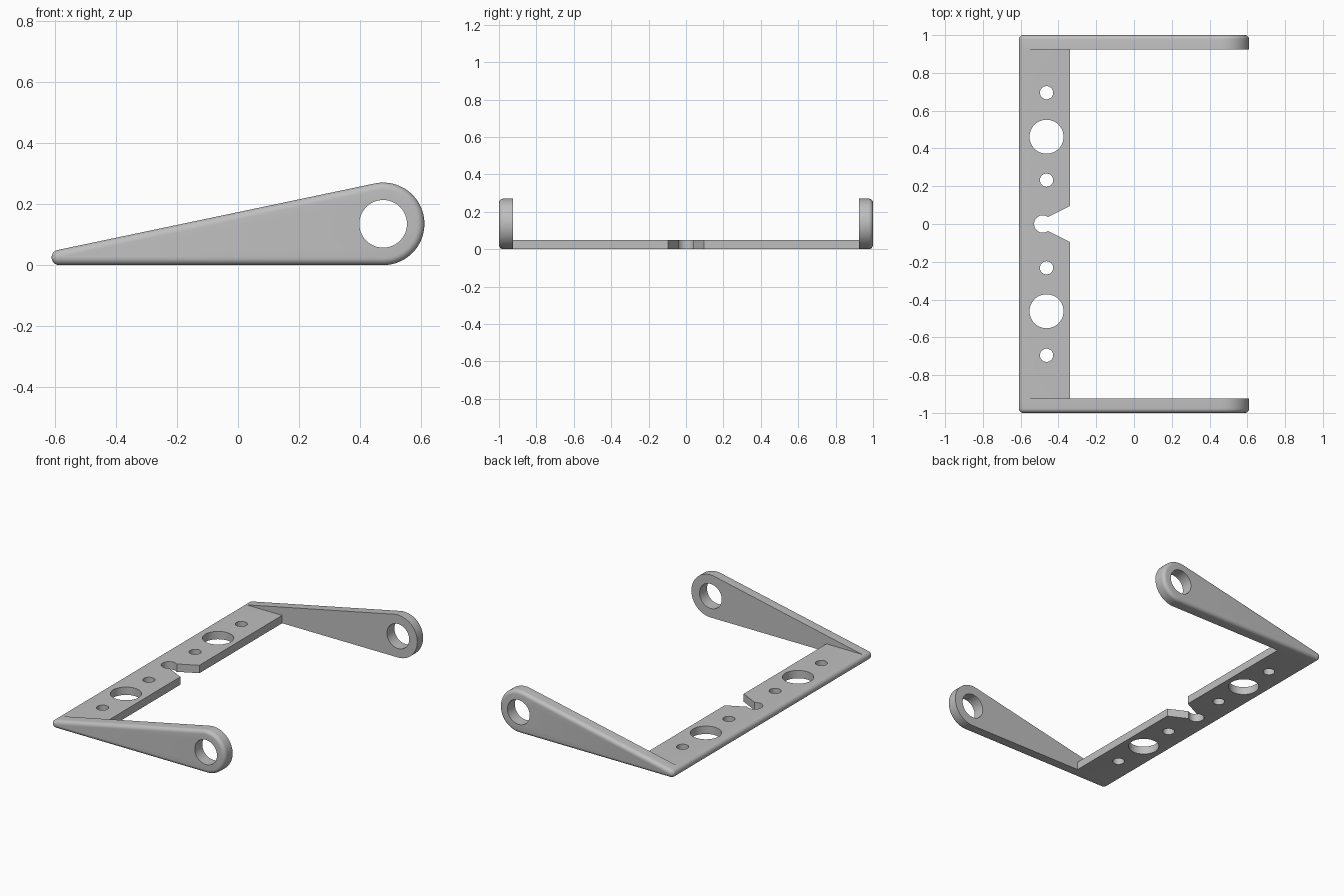
import bpy, bmesh, math
from mathutils import Vector

if "Cube" in bpy.data.objects:
    bpy.data.objects.remove(bpy.data.objects["Cube"], do_unlink=True)

grey = bpy.data.materials.new("plain grey")
grey.use_nodes = True
COLOUR = (0.52, 0.52, 0.52, 1)
grey.diffuse_color = COLOUR
grey.node_tree.nodes["Principled BSDF"].inputs["Base Color"].default_value = COLOUR

END_Y, ARM_W, THICK = 1.0, 0.075, 0.05
TIP, TIP_R = (-0.585, 0.025), 0.025
EYE, EYE_R = (0.475, 0.135), 0.135
SLOPE = 2 * math.degrees(math.atan2(EYE[1] - TIP[1], EYE[0] - TIP[0]))


def arc(centre, r, start, end, n):
    angles = [math.radians(start + (end - start) * i / n) for i in range(n + 1)]
    return [(centre[0] + r * math.cos(a), centre[1] + r * math.sin(a)) for a in angles]


def prism(name, outline, axis, low, high, round_edge=0):
    """Extrude an outline along y (outline in xz) or z (outline in xy);
    round_edge softens the rim of the face at 'high'."""
    place = (lambda p, h: (p[0], h, p[1])) if axis == "y" else (lambda p, h: (p[0], p[1], h))
    bm = bmesh.new()
    face = bm.faces.new([bm.verts.new(place(p, low)) for p in outline])
    moved = bmesh.ops.extrude_face_region(bm, geom=[face], use_keep_orig=True)["geom"]
    tops = [g for g in moved if isinstance(g, bmesh.types.BMVert)]
    shift = Vector(place((0, 0), high - low))
    bmesh.ops.translate(bm, verts=tops, vec=shift)
    bmesh.ops.recalc_face_normals(bm, faces=bm.faces)
    if round_edge:
        rim = [e for e in bm.edges if all(v in tops for v in e.verts)]
        bmesh.ops.bevel(bm, geom=rim, offset=round_edge, segments=6, profile=0.5,
                        affect="EDGES", clamp_overlap=False)
        bmesh.ops.recalc_face_normals(bm, faces=bm.faces)
    mesh = bpy.data.meshes.new(name)
    bm.to_mesh(mesh)
    bm.free()
    mesh.materials.append(grey)
    obj = bpy.data.objects.new(name, mesh)
    bpy.context.collection.objects.link(obj)
    return obj


def select(obj):
    bpy.ops.object.select_all(action="DESELECT")
    obj.select_set(True)
    bpy.context.view_layer.objects.active = obj


def cut(obj, cutter):
    cutter.hide_render = True
    select(obj)
    mod = obj.modifiers.new("cut", "BOOLEAN")
    mod.operation, mod.solver, mod.object = "DIFFERENCE", "EXACT", cutter
    bpy.ops.object.modifier_apply(modifier=mod.name)
    bpy.data.objects.remove(cutter, do_unlink=True)


def circle(centre, r, n=48):
    return arc(centre, r, 0, 360, n)[:-1]


# Tapered side arms with a round eye, softened on their outer rim
arm_outline = (arc(EYE, EYE_R, -90, 90 + SLOPE, 48)
               + arc(TIP, TIP_R, 90 + SLOPE, 270, 16))
parts = []
for name, side in (("front_arm", -1), ("back_arm", 1)):
    arm = prism(name, arm_outline, "y", side * (END_Y - ARM_W), side * END_Y, 0.0235)
    cut(arm, prism("eye_cutter", circle(EYE, 0.078), "y", side * 0.8, side * 1.1))
    parts.append(arm)

# Cross plate with a rounded outer edge
plate_outline = [(-0.338, 0), (-0.338, THICK)] + arc(TIP, TIP_R, 90, 270, 16)
inner = END_Y - ARM_W
plate = prism("cross_plate", plate_outline, "y", -inner, inner)
parts.append(plate)

# Screw holes and large holes, the same on both halves
for side in (-1, 1):
    for y, r in ((0.232, 0.035), (0.462, 0.09), (0.695, 0.035)):
        cut(plate, prism("hole_cutter", circle((-0.463, side * y), r), "z", -0.1, 0.15))

# Keyhole notch in the middle of the inner edge
cut(plate, prism("notch_round_cutter", circle((-0.483, 0), 0.046), "z", -0.1, 0.15))
flare = [(-0.465, -0.032), (-0.298, -0.115), (-0.298, 0.115), (-0.465, 0.032)]
cut(plate, prism("notch_flare_cutter", flare, "z", -0.1, 0.15))

for obj in parts:
    select(obj)
    bpy.ops.object.shade_smooth_by_angle(angle=math.radians(30))
